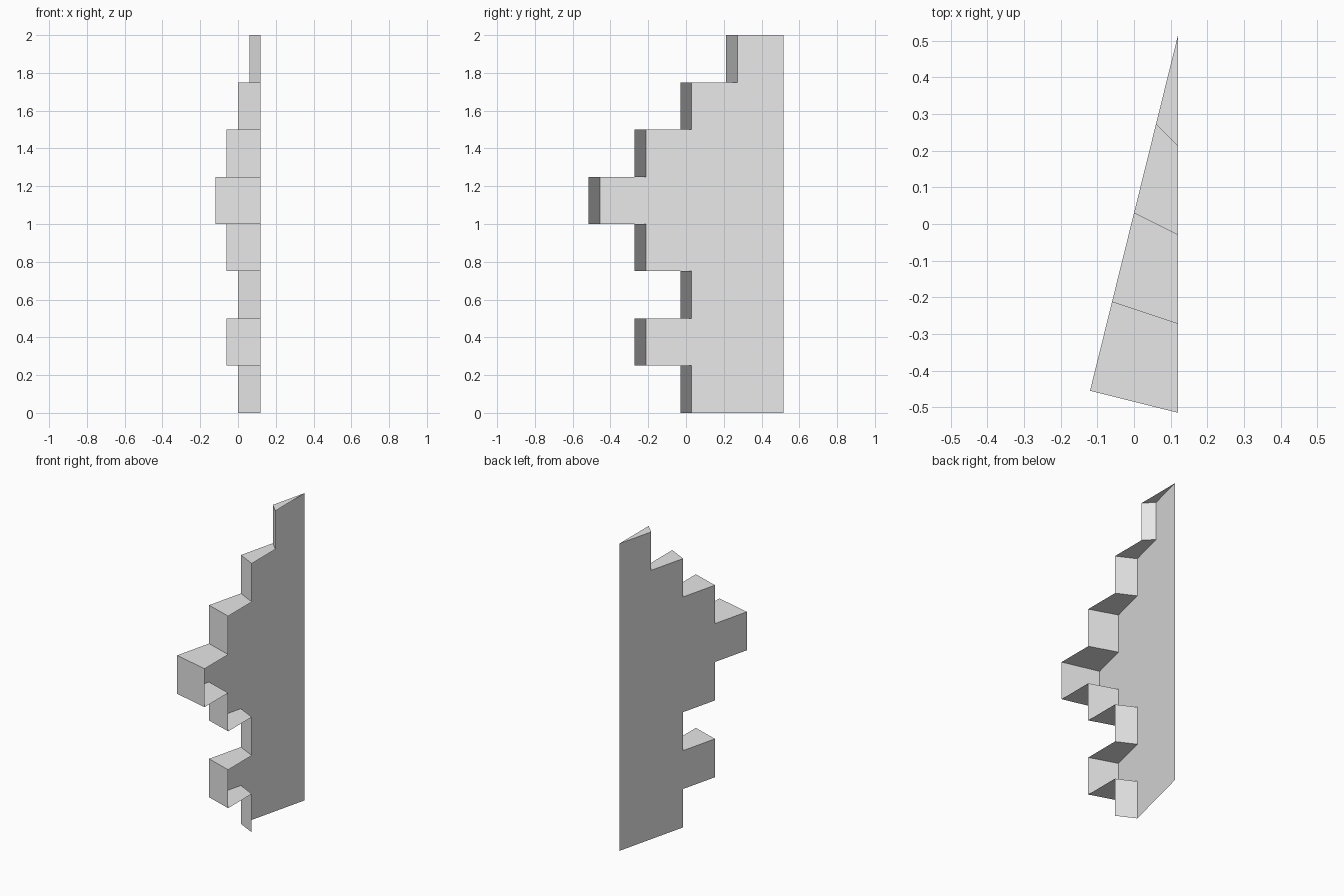
import bpy
import bmesh

cube = bpy.data.objects.get("Cube")
if cube:
    bpy.data.objects.remove(cube, do_unlink=True)

# Plain grey material
grey = bpy.data.materials.new("plain_grey")
grey.use_nodes = True
colour = (0.8, 0.8, 0.8, 1)
grey.diffuse_color = colour
grey.node_tree.nodes["Principled BSDF"].inputs["Base Color"].default_value = colour

HALF_WIDTH, HALF_DEPTH, SKEW = 0.12, 0.515, 0.06
STEP_HEIGHT = 0.25
# How many steps back each level sits, from the bottom up; the last is the tip
SETBACKS = [2, 1, 2, 1, 0, 1, 2, 3]
TIP = 4


def outer_point(setback, z):
    """Point on the slanted wall."""
    t = setback / TIP
    y_front = SKEW - HALF_DEPTH
    return (HALF_WIDTH * (2 * t - 1), y_front + t * (HALF_DEPTH - y_front), z)


def inner_point(setback, z):
    """Point on the open side."""
    y = outer_point(setback, z)[1]
    return (HALF_WIDTH, y - SKEW, z)


# Stepped outline, walked upwards and then back to the tip
outline = []
for level, setback in enumerate(SETBACKS):
    outline += [(setback, level * STEP_HEIGHT), (setback, (level + 1) * STEP_HEIGHT)]
top = len(SETBACKS) * STEP_HEIGHT

bm = bmesh.new()
outer = [bm.verts.new(outer_point(*p)) for p in outline]
inner = [bm.verts.new(inner_point(*p)) for p in outline]
tip_top = bm.verts.new(outer_point(TIP, top))
tip_bottom = bm.verts.new(outer_point(TIP, 0))

# Risers, treads and undersides
for i in range(len(outline) - 1):
    bm.faces.new((outer[i], inner[i], inner[i + 1], outer[i + 1]))

# Top cap and slanted wall; the side and the bottom stay open
bm.faces.new((outer[-1], inner[-1], tip_top))
bm.faces.new(outer + [tip_top, tip_bottom])

mesh = bpy.data.meshes.new("stepped_wedge")
bm.to_mesh(mesh)
bm.free()
mesh.materials.append(grey)
bpy.context.collection.objects.link(bpy.data.objects.new("stepped_wedge", mesh))
